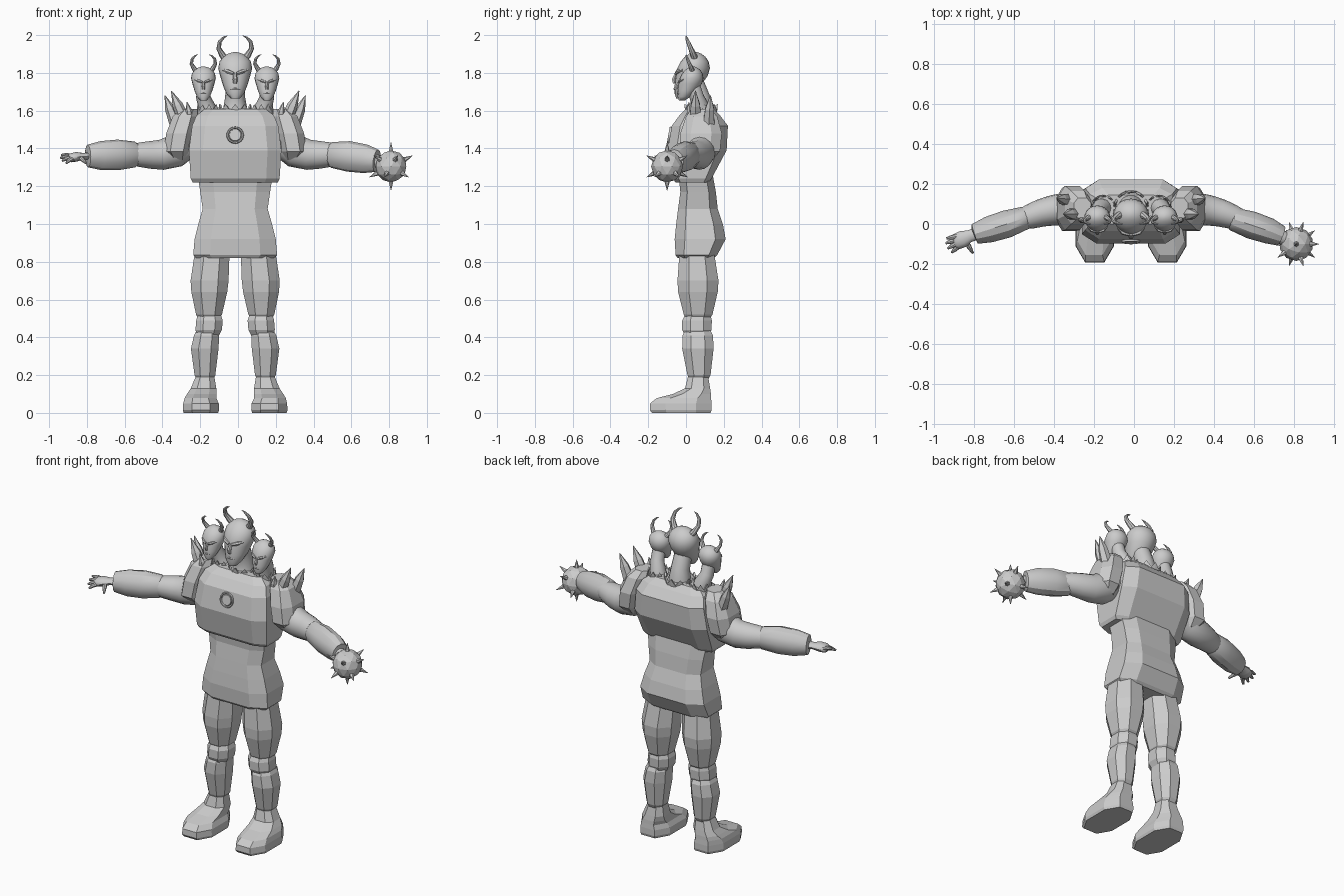
import bpy, bmesh, math
from mathutils import Vector

CX = -0.015  # body symmetry plane
grey = bpy.data.materials.new("stone_grey")
grey.diffuse_color = (0.6, 0.6, 0.6, 1)


def finish(name, bm, smooth=None):
    bmesh.ops.recalc_face_normals(bm, faces=bm.faces)
    me = bpy.data.meshes.new(name)
    bm.to_mesh(me)
    bm.free()
    me.materials.append(grey)
    if smooth:
        me.shade_smooth()
        me.set_sharp_from_angle(angle=math.radians(smooth))
    ob = bpy.data.objects.new(name, me)
    bpy.context.collection.objects.link(ob)
    return ob


def loft(name, rings, smooth=None, cap=True):
    bm = bmesh.new()
    vs = [[bm.verts.new(p) for p in r] for r in rings]
    n = len(vs[0])
    for a, b in zip(vs, vs[1:]):
        for i in range(n):
            bm.faces.new((a[i], a[(i + 1) % n], b[(i + 1) % n], b[i]))
    if cap:
        bm.faces.new(vs[0])
        bm.faces.new(vs[-1])
    return finish(name, bm, smooth)


def outline(n, c):
    """Chamfered box outline when c is given, else a round one."""
    if c:
        return [(1, -c), (1, c), (c, 1), (-c, 1), (-1, c), (-1, -c), (-c, -1), (c, -1)]
    return [(math.cos(2 * math.pi * i / n), math.sin(2 * math.pi * i / n)) for i in range(n)]


def stack(name, levels, s=1, n=16, c=None, smooth=None):
    """Horizontal sections (z, x0, x1, y0, y1), x measured from the body centre."""
    rings = []
    for z, x0, x1, y0, y1 in levels:
        mx, my, hx, hy = (x0 + x1) / 2, (y0 + y1) / 2, (x1 - x0) / 2, (y1 - y0) / 2
        rings.append([(CX + s * (mx + hx * u), my + hy * v, z) for u, v in outline(n, c)])
    return loft(name, rings, smooth)


def tube(name, pts, s=1, n=12, flat=1.0, wide=1.0, smooth=40):
    """Round sections along a path of (x, y, z, radius)."""
    P = [Vector((CX + s * p[0], p[1], p[2])) for p in pts]
    d = P[-1] - P[0]
    ref = Vector((0, 1, 0)) if abs(d.z) > 0.6 * d.length else Vector((0, 0, 1))
    rings = []
    for i, p in enumerate(P):
        t = (P[min(i + 1, len(P) - 1)] - P[max(i - 1, 0)]).normalized()
        u = t.cross(ref).normalized()
        v = u.cross(t)
        r = pts[i][3]
        rings.append([p + u * r * wide * a + v * r * flat * b for a, b in outline(n, None)])
    return loft(name, rings, smooth)


# torso: tunic and chest armour
stack("tunic", [(z, -w, w, a, b) for z, w, a, b in (
    (.82, .205, -.045, .15), (.835, .222, -.055, .165), (.92, .215, -.06, .21), (1.0, .195, -.052, .195),
    (1.08, .172, -.042, .168), (1.17, .185, -.03, .158), (1.27, .2, -.04, .14))], c=.6)
stack("chest_armour", [(z, -w, w, a, b) for z, w, a, b in (
    (1.22, .225, -.055, .12), (1.24, .235, -.07, .135), (1.39, .245, -.098, .215), (1.52, .228, -.075, .222),
    (1.575, .205, -.035, .18), (1.61, .16, .0, .145))], c=.7)

# plain round chest badge
tilt = math.radians(80)
bm = bmesh.new()
bmesh.ops.create_cone(bm, cap_ends=True, segments=24, radius1=.032, radius2=.03, depth=.009)
badge = finish("chest_badge", bm, 40)
badge.location, badge.rotation_euler = (CX, -.087, 1.47), (tilt, 0, 0)
rim = []
for i in range(24):
    a = 2 * math.pi * i / 24
    rim.append([((.04 + .006 * u) * math.cos(a), (.04 + .006 * u) * math.sin(a), .008 * v)
                for u, v in outline(6, None)])
ob = loft("badge_rim", rim + [rim[0]], 50, cap=False)
ob.location, ob.rotation_euler = (CX, -.087, 1.47), (tilt, 0, 0)

# legs, feet, shoulder armour
for s, side in ((-1, "right"), (1, "left")):
    stack(side + "_thigh", [(.84, .03, .215, -.035, .15), (.7, .035, .236, -.045, .172),
                            (.64, .042, .232, -.042, .168), (.52, .07, .207, -.012, .14),
                            (.5, .085, .195, .0, .125)], s, c=.45)
    stack(side + "_knee", [(.53, .08, .195, .0, .125), (.49, .066, .206, -.02, .137),
                           (.44, .07, .21, -.02, .135), (.4, .09, .2, .0, .12)], s, c=.45)
    stack(side + "_shin", [(.435, .095, .205, -.005, .13), (.41, .085, .218, -.018, .143),
                           (.34, .088, .234, -.02, .146), (.2, .105, .215, .008, .13),
                           (.17, .12, .2, .02, .115)], s, c=.45)
    stack(side + "_foot", [(0, .09, .272, -.18, .13), (.015, .085, .277, -.192, .135), (.05, .087, .275, -.19, .135),
                           (.078, .1, .268, -.155, .133), (.1, .1, .255, -.07, .132),
                           (.13, .1, .235, -.005, .128), (.19, .11, .21, .01, .118)], s, c=.5)
    stack(side + "_pauldron", [(1.34, .26, .34, .01, .14), (1.385, .24, .378, -.035, .18),
                               (1.48, .22, .365, -.03, .19), (1.57, .2, .33, .0, .165),
                               (1.61, .2, .285, .03, .13)], s, c=.5)
    for k, (b, m, t) in enumerate((
            ((.27, .05, 1.55, .035), (.305, .05, 1.63, .028), (.338, .05, 1.705, .002)),
            ((.31, .12, 1.52, .035), (.345, .125, 1.61, .027), (.372, .13, 1.68, .002)),
            ((.24, .03, 1.56, .025), (.245, .02, 1.6, .018), (.255, .015, 1.645, .002)))):
        tube(f"{side}_shoulder_spike_{k}", (b, m, t), s, n=6, smooth=None)

# upper arms and forearms
for s, side in ((-1, "right"), (1, "left")):
    tube(side + "_upper_arm", [(.24, .08, 1.44, .08), (.32, .075, 1.385, .088), (.39, .068, 1.366, .08),
                               (.45, .055, 1.366, .073), (.51, .035, 1.367, .064), (.56, .02, 1.367, .05)],
         s, 16, wide=.95)
tube("right_forearm", [(.505, .035, 1.368, .05), (.53, .03, 1.368, .068), (.62, .0, 1.366, .081),
                       (.71, -.028, 1.362, .077), (.78, -.05, 1.36, .06), (.785, -.052, 1.36, .04)],
     -1, 12, wide=.85, smooth=30)
tube("left_forearm", [(.49, .03, 1.366, .05), (.51, .025, 1.366, .068), (.6, -.005, 1.358, .081),
                      (.69, -.035, 1.345, .076), (.75, -.06, 1.335, .06), (.755, -.062, 1.335, .04)],
     1, 12, wide=.85, smooth=30)
tube("left_wrist", [(.74, -.06, 1.335, .035), (.8, -.09, 1.315, .035)])

# open hand
tube("right_palm", [(.77, -.048, 1.36, .032), (.805, -.06, 1.358, .03), (.84, -.075, 1.356, .042),
                    (.87, -.088, 1.35, .04), (.882, -.092, 1.348, .028)], -1, flat=.6)
for k, (a, t) in enumerate((((.862, -.06, 1.355), (.922, -.072, 1.365)), ((.87, -.077, 1.352), (.925, -.096, 1.35)),
                            ((.868, -.095, 1.35), (.915, -.122, 1.335)), ((.858, -.108, 1.345), (.895, -.142, 1.322)),
                            ((.825, -.085, 1.35), (.79, -.145, 1.322)))):
    mid = [(p + q) / 2 for p, q in zip(a, t)]
    tube(f"right_finger_{k}", [(*a, .013), (mid[0], mid[1], mid[2] + .005, .012), (*t, .006)], -1, 8)

# spiked ball replacing the other hand
BALL = Vector((.81, -.1, 1.305))
bm = bmesh.new()
bmesh.ops.create_icosphere(bm, subdivisions=1, radius=1)
dirs = [v.co.normalized() for v in bm.verts]
bm.free()
bm = bmesh.new()
bmesh.ops.create_icosphere(bm, subdivisions=2, radius=.085)
finish("spiked_ball", bm).location = BALL
for k, d in enumerate(dirs):
    bm = bmesh.new()
    bmesh.ops.create_cone(bm, cap_ends=True, segments=6, radius1=.016, radius2=.001, depth=.055)
    sp = finish(f"ball_spike_{k}", bm)
    sp.location = BALL + d * .1
    sp.rotation_euler = d.to_track_quat('Z', 'Y').to_euler()

# three horned heads on necks with jagged collars
HEAD = ((1.665, .025, -.052, -.005), (1.69, .047, -.06, .03), (1.735, .065, -.06, .08), (1.785, .08, -.054, .115),
        (1.825, .09, -.046, .127), (1.86, .083, -.028, .12), (1.885, .065, -.006, .103),
        (1.902, .038, .018, .08), (1.91, .01, .038, .06))
for name, ox, k, z0 in (("middle", 0, 1, 1.665), ("right", -.168, .73, 1.655), ("left", .168, .73, 1.655)):
    def at(x, y, z, r):
        return (ox + x * k, y * k, z0 + (z - 1.665) * k, r * k)
    stack(name + "_head", [(at(0, 0, z, 0)[2], ox - w * k, ox + w * k, a * k, b * k) for z, w, a, b in HEAD],
          n=20, smooth=60)
    tube(name + "_nose", [at(0, -.05, 1.8, .008), at(0, -.064, 1.765, .013), at(0, -.06, 1.745, .01)], n=6)
    tube(name + "_mouth", [at(-.026, -.05, 1.712, .004), at(0, -.06, 1.716, .007), at(.026, -.05, 1.712, .004)], n=6)
    for s in (-1, 1):
        tube(f"{name}_brow_{s}", [at(s * .01, -.052, 1.797, .009), at(s * .04, -.044, 1.808, .011),
                                  at(s * .066, -.018, 1.815, .006)], n=6)
        tube(f"{name}_horn_{s}", [at(s * .045, .05, 1.868, .02), at(s * .068, .04, 1.895, .017),
                                  at(s * .087, .025, 1.93, .013), at(s * .082, .01, 1.965, .01),
                                  at(s * .06, .002, 1.988, .006), at(s * .04, 0, 1.997, .001)], n=8)
    lean = -.03 if ox > 0 else .03 if ox < 0 else 0
    tube(name + "_neck", [(ox + lean, .08, 1.56, .07 * k), (ox + lean * .6, .08, 1.62, .062 * k),
                          (ox, .065 * k + .01, 1.67, .053 * k), (ox, .045 * k, 1.75, .05 * k)], n=14, smooth=50)
    cy, cx, R = .08, CX + ox + lean, .082 * k
    rings = [[(cx + R * f * math.cos(a), cy + R * f * math.sin(a), z + (j if i % 2 else 0))
              for i, a in enumerate(2 * math.pi * q / 20 for q in range(20))]
             for f, z, j in ((1, 1.565, 0), (1.08, 1.6, .035), (.95, 1.6, .03), (.85, 1.565, 0))]
    loft(name + "_collar", rings + [rings[0]], cap=False)
